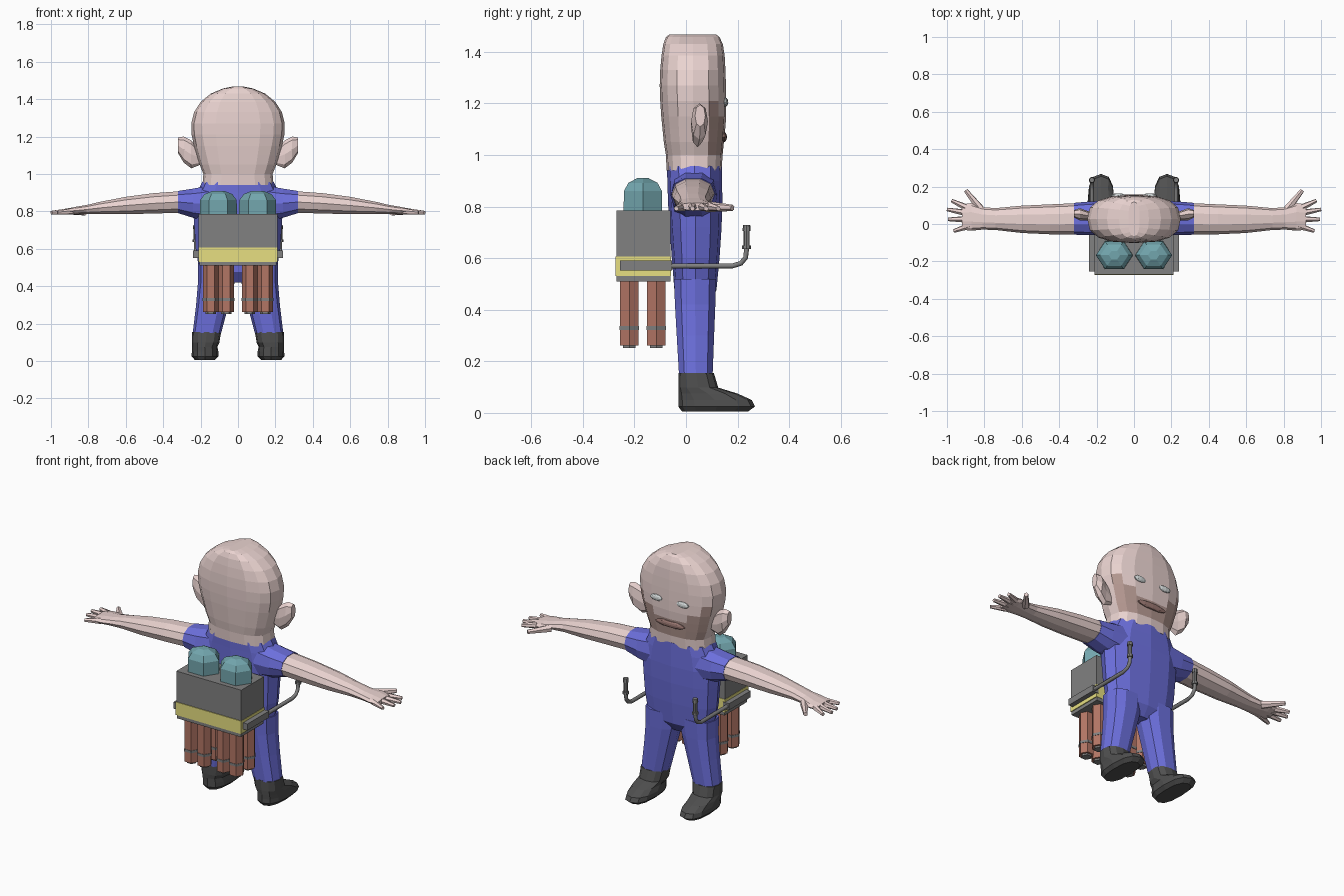
import bpy, bmesh, math
from mathutils import Vector

if "Cube" in bpy.data.objects:
    bpy.data.objects.remove(bpy.data.objects["Cube"])


def material(name, r, g, b):
    m = bpy.data.materials.new(name)
    m.diffuse_color = (r, g, b, 1)
    m.use_nodes = True
    m.node_tree.nodes["Principled BSDF"].inputs["Base Color"].default_value = m.diffuse_color
    return m


SKIN = material("skin", .82, .65, .63)
BLUE = material("blue_cloth", .15, .16, .72)
BLACK = material("black_leather", .08, .08, .08)
DARK = material("dark_metal", .22, .22, .22)
TEAL = material("teal_glass", .17, .38, .42)
RUST = material("rust_red", .45, .18, .13)
YELLOW = material("yellow_paint", .80, .74, .22)
BEARD = material("brown_stubble", .45, .31, .28)
LIPS = material("lips", .33, .19, .17)
EYE = material("eye_grey", .66, .70, .70)


def add(name, bm, mat):
    bmesh.ops.recalc_face_normals(bm, faces=bm.faces)
    me = bpy.data.meshes.new(name)
    bm.to_mesh(me)
    bm.free()
    me.materials.append(mat)
    ob = bpy.data.objects.new(name, me)
    bpy.context.collection.objects.link(ob)
    return ob


def skin_rings(bm, rings):
    """Bridge successive vertex rings and cap both ends."""
    n = len(rings[0])
    for a, b in zip(rings, rings[1:]):
        for i in range(n):
            j = (i + 1) % n
            bm.faces.new((a[i], a[j], b[j], b[i]))
    bm.faces.new(rings[0])
    bm.faces.new(rings[-1])


def loft(name, sections, mat, n=12, power=2.5, axis='z', side=1):
    """Sections are (a0, a1, b0, b1, height): superellipse rings along an axis."""
    bm = bmesh.new()
    rings = []
    for a0, a1, b0, b1, h in sections:
        ring = []
        for i in range(n):
            t = 2 * math.pi * i / n
            c, s = math.cos(t), math.sin(t)
            a = (a0 + a1) / 2 + (a1 - a0) / 2 * math.copysign(abs(c) ** (2 / power), c)
            b = (b0 + b1) / 2 + (b1 - b0) / 2 * math.copysign(abs(s) ** (2 / power), s)
            co = (a, b, h) if axis == 'z' else (h, a, b)
            ring.append(bm.verts.new((co[0] * side, co[1], co[2])))
        rings.append(ring)
    skin_rings(bm, rings)
    return add(name, bm, mat)


def rod(name, p, q, r0, r1, mat, n=6, side=1):
    """Tapered prism between two points."""
    p, q = (Vector((v[0] * side, v[1], v[2])) for v in (p, q))
    d = (q - p).normalized()
    u = d.orthogonal().normalized()
    if abs(d.z) > .99:
        u = Vector((1, 0, 0))
    w = d.cross(u)
    bm = bmesh.new()
    rings = [[bm.verts.new(c + r * (u * math.cos(2 * math.pi * i / n) + w * math.sin(2 * math.pi * i / n)))
              for i in range(n)] for c, r in ((p, r0), (q, r1))]
    skin_rings(bm, rings)
    return add(name, bm, mat)


def box(name, x0, x1, y0, y1, z0, z1, mat):
    bm = bmesh.new()
    bmesh.ops.create_cube(bm, size=1)
    for v in bm.verts:
        v.co = ((x0 + x1) / 2 + v.co.x * (x1 - x0), (y0 + y1) / 2 + v.co.y * (y1 - y0),
                (z0 + z1) / 2 + v.co.z * (z1 - z0))
    return add(name, bm, mat)


def blob(name, c, r, mat):
    bm = bmesh.new()
    bmesh.ops.create_uvsphere(bm, u_segments=10, v_segments=6, radius=1)
    for v in bm.verts:
        v.co = [c[k] + v.co[k] * r[k] for k in range(3)]
    return add(name, bm, mat)


# Head: round from the front, nearly constant depth from the side
head = loft("head", [(-w, w, y0, y1, z) for w, y0, y1, z in (
    (.19, -.075, .138, .94), (.185, -.078, .142, 1.0), (.205, -.086, .147, 1.05),
    (.22, -.091, .152, 1.10), (.235, -.096, .156, 1.15), (.248, -.10, .156, 1.21),
    (.25, -.102, .155, 1.27), (.235, -.10, .153, 1.33), (.20, -.095, .15, 1.385),
    (.145, -.088, .143, 1.43), (.08, -.078, .13, 1.457), (.03, -.065, .118, 1.467))],
    SKIN, n=16, power=2.6)
# Stubble colours the lower face
head.data.materials.append(BEARD)
for f in head.data.polygons:
    if f.normal.y > .25 and 1.0 < f.center.z < 1.10 + .45 * abs(f.center.x):
        f.material_index = 1
blob("mouth", (0, .147, 1.07), (.10, .012, .02), LIPS)

# Torso
loft("torso", [(-w, w, y0, y1, z) for w, y0, y1, z in (
    (.10, 0, .08, .42), (.205, -.045, .118, .475), (.226, -.055, .13, .60),
    (.234, -.064, .138, .72), (.24, -.07, .141, .82), (.22, -.072, .14, .90),
    (.19, -.075, .14, .958))], BLUE)

for s, tag in ((1, "right"), (-1, "left")):
    # Face details
    blob("eye_" + tag, (s * .085, .152, 1.205), (.04, .012, .018), EYE)
    loft("ear_" + tag, [(.035, .06, 1.05, 1.12, .20), (.02, .07, 1.03, 1.18, .25),
                        (.02, .085, 1.06, 1.20, .29), (.035, .075, 1.11, 1.195, .32)],
         SKIN, n=8, power=2.2, axis='x', side=s)
    # Sleeve, bare arm and hand
    loft("sleeve_" + tag, [(-.06, .125, .74, .945, .14), (-.06, .12, .762, .925, .24),
                           (-.057, .113, .788, .912, .32)], BLUE, n=10, power=2.3, axis='x', side=s)
    loft("arm_" + tag, [(-.055, .111, .79, .91, .315), (-.055, .105, .786, .90, .45),
                        (-.048, .098, .783, .88, .60), (-.032, .085, .785, .852, .74),
                        (-.03, .09, .785, .835, .81), (-.036, .112, .783, .825, .87),
                        (-.03, .105, .785, .815, .92)], SKIN, n=10, power=2.2, axis='x', side=s)
    for i, (p, q, r) in enumerate((
            ((.82, .08, .80), (.90, .18, .795), .022), ((.90, .09, .80), (.975, .125, .793), .018),
            ((.90, .06, .80), (1.0, .078, .793), .018), ((.90, .025, .80), (.995, .025, .793), .018),
            ((.88, -.01, .80), (.965, -.038, .793), .018))):
        rod(f"finger_{tag}_{i}", p, q, r, r * .55, SKIN, side=s)
    # Leg and boot
    loft("leg_" + tag, [(.005, .215, -.05, .12, .52), (.018, .214, -.046, .117, .42),
                        (.05, .224, -.039, .112, .30), (.09, .242, -.03, .106, .15)],
         BLUE, n=10, side=s)
    loft("boot_" + tag, [(.125, .23, -.015, .24, .005), (.105, .248, -.03, .268, .025),
                         (.105, .247, -.03, .255, .05), (.11, .246, -.03, .20, .075),
                         (.10, .246, -.03, .125, .098), (.09, .245, -.03, .108, .155)],
         BLACK, n=12, side=s)

    # Domed hexagonal tank
    loft("tank_" + tag, [(.105 - r, .105 + r, -.167 - r * .87, -.167 + r * .87, z) for r, z in (
        (.10, .75), (.098, .86), (.075, .892), (.03, .91))], TEAL, n=6, power=2, side=s)
    # Clusters of four hexagonal sticks with straps and nozzles
    for i in range(2):
        for j in range(2):
            x, y = s * (.062 + .084 * i), (-.22, -.115)[j]
            k = f"{tag}_{i}{j}"
            rod("stick_" + k, (x, y, .262), (x, y, .52), .041, .041, RUST)
            rod("strap_" + k, (x, y, .322), (x, y, .336), .044, .044, DARK)
            rod("nozzle_" + k, (x, y, .252), (x, y, .265), .028, .028, DARK)
    # Control arm: side rail, bent tube and grip
    xs = sorted((s * .20, s * .24))
    box("rail_" + tag, *xs, -.255, -.055, .552, .59, DARK)
    cu = bpy.data.curves.new("control_tube_" + tag, 'CURVE')
    cu.dimensions = '3D'
    cu.bevel_depth, cu.bevel_resolution, cu.use_fill_caps = .011, 1, True
    sp = cu.splines.new('POLY')
    path = ((-.10, .57), (.18, .57), (.213, .58), (.231, .602), (.235, .635), (.235, .70))
    sp.points.add(len(path) - 1)
    for pt, (y, z) in zip(sp.points, path):
        pt.co = (s * .225, y, z, 1)
    cu.materials.append(DARK)
    bpy.context.collection.objects.link(bpy.data.objects.new(cu.name, cu))
    rod("grip_collar_" + tag, (.225, .235, .635), (.225, .235, .65), .017, .017, DARK, 8, s)
    rod("grip_" + tag, (.225, .235, .65), (.225, .235, .71), .012, .012, DARK, 8, s)
    rod("grip_button_" + tag, (.225, .235, .705), (.225, .235, .728), .016, .014, DARK, 8, s)

# Pack body, painted band and base plate
box("pack_body", -.21, .21, -.27, -.06, .60, .785, DARK)
box("pack_band", -.212, .212, -.274, -.058, .53, .606, YELLOW)
box("pack_base", -.207, .207, -.27, -.06, .51, .532, DARK)
